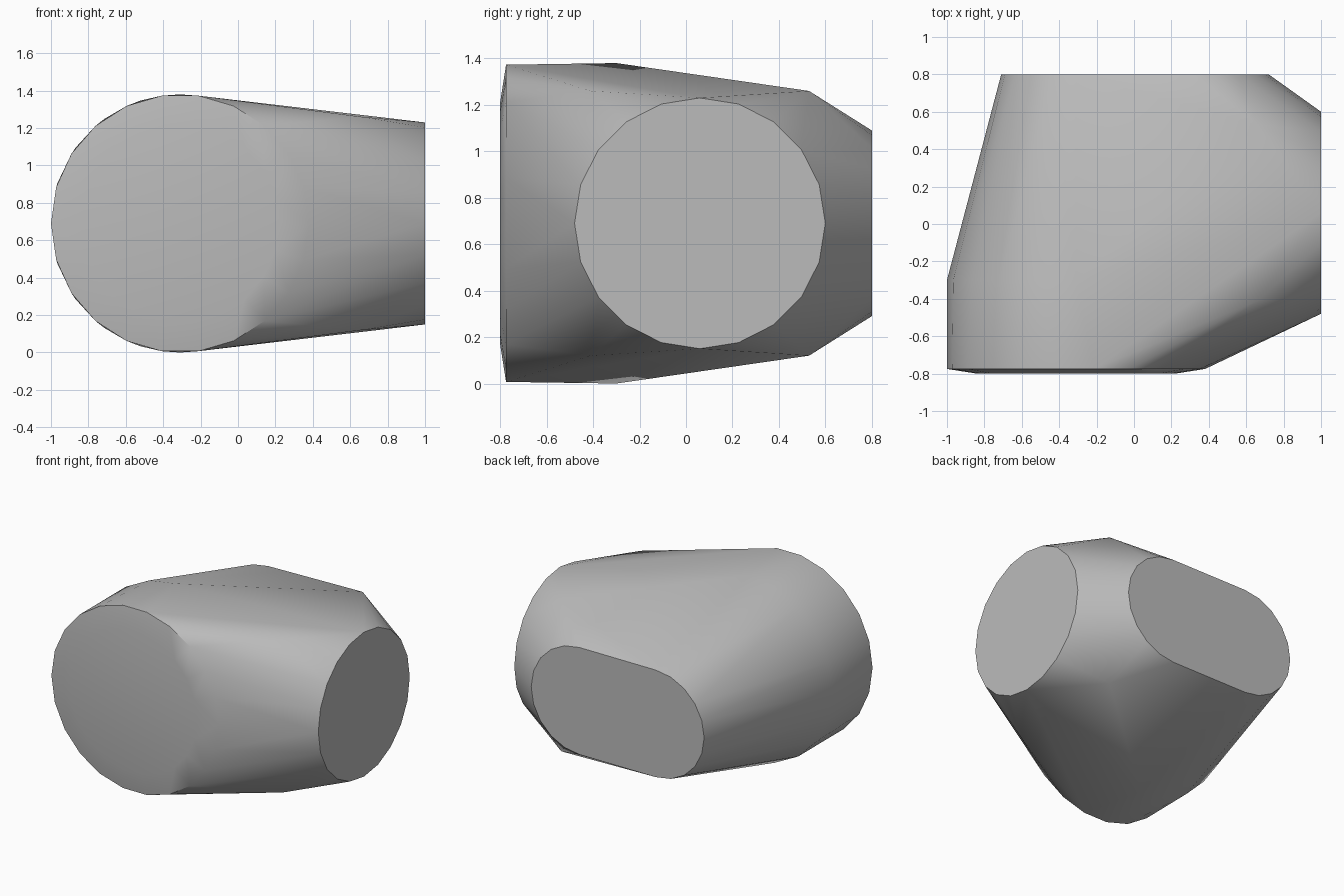
import bpy
import bmesh
from math import sin, cos, pi, radians

cube = bpy.data.objects.get("Cube")
if cube:
    bpy.data.objects.remove(cube)

MID = 0.69  # height of the shared centre plane


def ring(axis, at, centre, radius, sides):
    """Points of a circle facing along x or y, centred on the mid height."""
    points = []
    for i in range(sides):
        a = 2 * pi * i / sides
        u, z = centre + radius * cos(a), MID + radius * sin(a)
        points.append((at, u, z) if axis == "x" else (u, at, z))
    return points


# Front disc: shallow bevelled face, rim, and rear end of its barrel
points = ring("y", -0.80, -0.31, 0.53, 22)
points += ring("y", -0.775, -0.31, 0.69, 22)
points += ring("y", -0.30, -0.31, 0.69, 20)

# Round side port
points += ring("x", 1.0, 0.06, 0.54, 20)

# Rounded slot at the back
for x in (-0.31, 0.32):
    points += ring("y", 0.80, x, 0.40, 20)

# Four shoulder corners behind the side port
points += [(0.66, y, MID + dz) for y in (-0.41, 0.53) for dz in (-0.57, 0.57)]

# Wrap everything in one convex skin
bm = bmesh.new()
for p in points:
    bm.verts.new(p)
hull = bmesh.ops.convex_hull(bm, input=bm.verts)
loose = {g for g in hull["geom_interior"] + hull["geom_unused"]
         if isinstance(g, bmesh.types.BMVert)}
bmesh.ops.delete(bm, geom=list(loose), context="VERTS")
bmesh.ops.dissolve_limit(bm, angle_limit=radians(0.3),
                         verts=bm.verts, edges=bm.edges)
bmesh.ops.recalc_face_normals(bm, faces=bm.faces)

mesh = bpy.data.meshes.new("elbow_body")
bm.to_mesh(mesh)
bm.free()
body = bpy.data.objects.new("elbow_body", mesh)
bpy.context.collection.objects.link(body)

# Plain grey
grey = bpy.data.materials.new("light_grey")
grey.use_nodes = True
colour = (0.5, 0.5, 0.5, 1)
grey.diffuse_color = colour
grey.node_tree.nodes["Principled BSDF"].inputs["Base Color"].default_value = colour
mesh.materials.append(grey)

# Soft sides, crisp rims
bpy.ops.object.select_all(action="DESELECT")
body.select_set(True)
bpy.context.view_layer.objects.active = body
bpy.ops.object.shade_smooth_by_angle(angle=radians(30))
